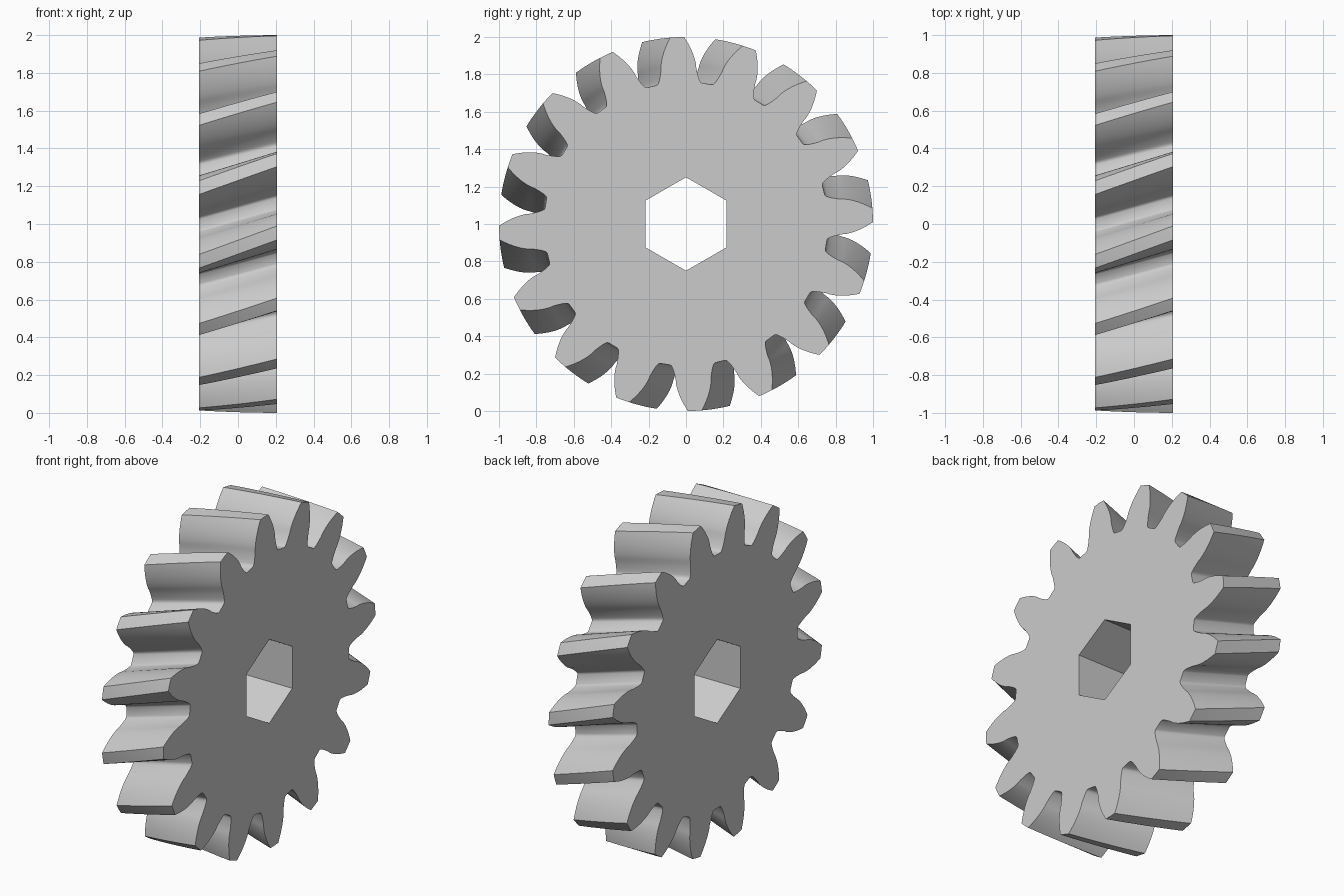
import bpy, bmesh
from math import sin, cos, tan, acos, sqrt, radians, degrees, pi

cube = bpy.data.objects.get("Cube")
if cube:
    bpy.data.objects.remove(cube, do_unlink=True)

TEETH = 16
HALF_WIDTH = 0.207
TWIST = radians(8.7)        # helix rotation across the width
PHASE = radians(2.7)        # tooth centre on the +x face
PITCH_R = 8 / 9
BASE_R = PITCH_R * cos(radians(20))
BORE_R = 0.25
LAYERS = 8

steel = bpy.data.materials.new("plain_grey")
steel.use_nodes = True
grey = (0.6, 0.6, 0.6, 1)
steel.diffuse_color = grey
steel.node_tree.nodes["Principled BSDF"].inputs["Base Color"].default_value = grey


def involute(angle):
    return tan(angle) - angle


def half_angle(r):
    """Half the angular tooth thickness at radius r."""
    return pi / (2 * TEETH) + involute(radians(20)) - involute(acos(min(1, BASE_R / r)))


# One flank, from root floor to tip, as (radius, angle from tooth centre)
flank = [(0.758, radians(9.3)), (0.762, radians(8.6)), (0.772, radians(8.1)),
         (0.79, radians(7.5)), (0.812, radians(6.95))]
STEPS = 9
flank += [(r, half_angle(r)) for r in
          (BASE_R + (1 - BASE_R) * i / STEPS for i in range(STEPS + 1))]

# Whole tooth: rising flank, tip, falling flank; repeated around the wheel
tooth = [(r, -a) for r, a in flank] + [(1, 0)] + [(r, a) for r, a in reversed(flank)]
outline = [(r, a + 2 * pi * t / TEETH) for t in range(TEETH) for r, a in tooth]
bore = [(BORE_R, radians(30 + 60 * i)) for i in range(6)]


def ring(bm, points, x, turn):
    return [bm.verts.new((x, r * cos(a + turn), 1 + r * sin(a + turn))) for r, a in points]


def skin(bm, a, b):
    n = len(a)
    for i in range(n):
        j = (i + 1) % n
        bm.faces.new((a[i], a[j], b[j], b[i]))


def loop_edges(bm, verts):
    return [bm.edges.get((v, verts[(i + 1) % len(verts)])) for i, v in enumerate(verts)]


bm = bmesh.new()

# Twisted toothed rim
rims = []
for k in range(LAYERS + 1):
    f = k / LAYERS
    rims.append(ring(bm, outline, HALF_WIDTH * (2 * f - 1), PHASE + TWIST * (1 - f)))
for lower, upper in zip(rims, rims[1:]):
    skin(bm, lower, upper)

# Straight hexagonal bore
bores = [ring(bm, bore, x, 0) for x in (-HALF_WIDTH, HALF_WIDTH)]
skin(bm, *bores)

# Flat side faces between rim and bore
for rim, hole, side in ((rims[0], bores[0], -1), (rims[-1], bores[1], 1)):
    bmesh.ops.triangle_fill(bm, edges=loop_edges(bm, rim) + loop_edges(bm, hole),
                            use_beauty=True, normal=(side, 0, 0))
bmesh.ops.recalc_face_normals(bm, faces=bm.faces)

mesh = bpy.data.meshes.new("helical_gear")
bm.to_mesh(mesh)
bm.free()
mesh.materials.append(steel)
gear = bpy.data.objects.new("helical_gear", mesh)
bpy.context.collection.objects.link(gear)

bpy.ops.object.select_all(action='DESELECT')
gear.select_set(True)
bpy.context.view_layer.objects.active = gear
bpy.ops.object.shade_smooth_by_angle(angle=radians(35))
